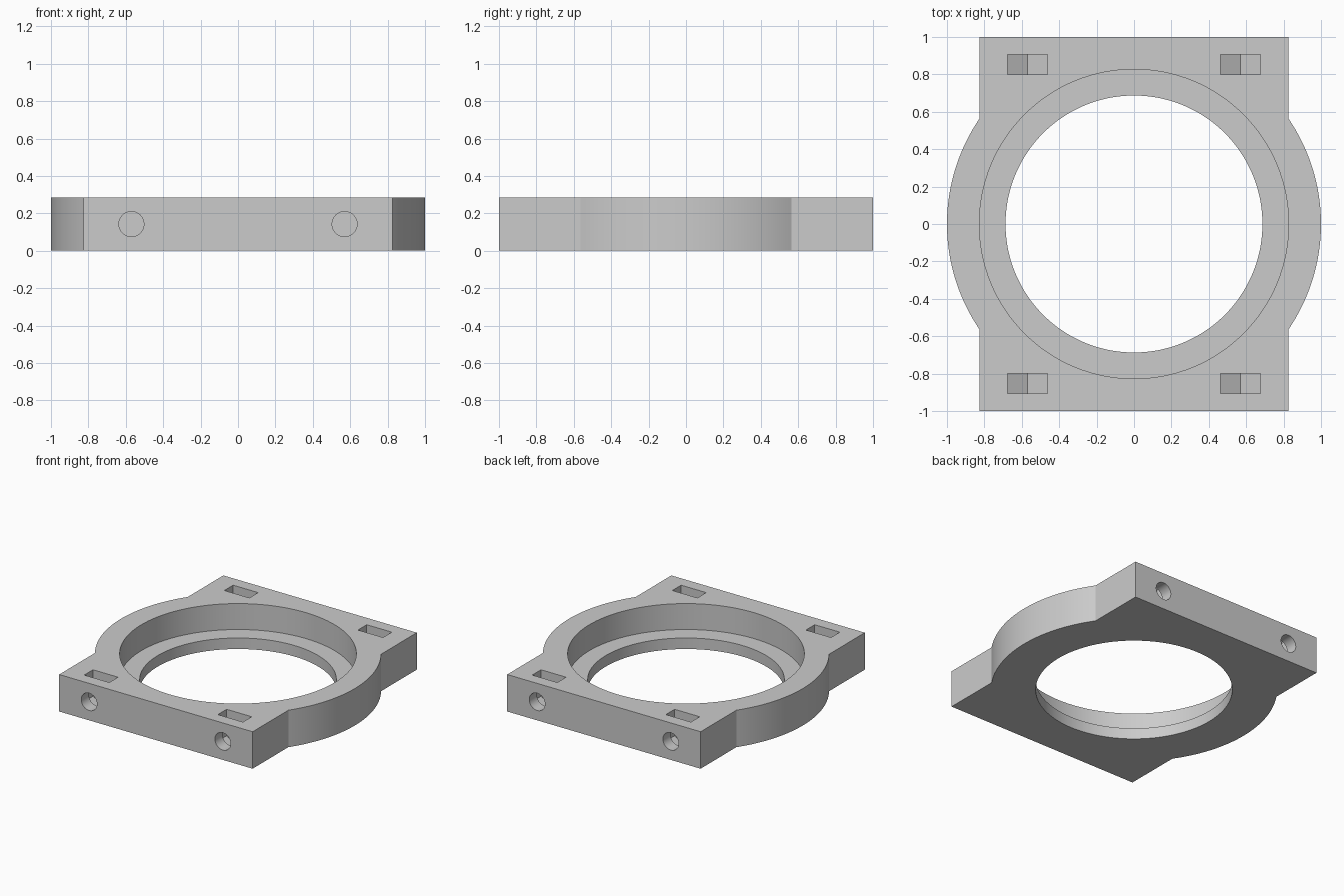
import bpy
import bmesh
from math import acos, cos, sin, pi, sqrt
from mathutils import Vector

if "Cube" in bpy.data.objects:
    bpy.data.objects.remove(bpy.data.objects["Cube"], do_unlink=True)

HEIGHT = 0.285        # thickness of the whole holder
HALF_WIDTH = 0.825    # half width of the square plate
SEAT_RADIUS = 0.827
BORE_RADIUS = 0.687
LEDGE = 0.085         # height of the ledge inside the ring
SCREW_X = 0.57
SCREW_Z = HEIGHT / 2
SCREW_RADIUS = 0.067
NUT_HALF = 0.107      # half the nut's width across its flats

grey = bpy.data.materials.new("light grey")
grey.use_nodes = True
colour = (0.6, 0.6, 0.6, 1)
grey.diffuse_color = colour
grey.node_tree.nodes["Principled BSDF"].inputs["Base Color"].default_value = colour


def prism(name, points, direction):
    """Extrude a closed planar outline along a direction."""
    bm = bmesh.new()
    face = bm.faces.new([bm.verts.new(p) for p in points])
    result = bmesh.ops.extrude_face_region(bm, geom=[face])
    moved = [v for v in result["geom"] if isinstance(v, bmesh.types.BMVert)]
    bmesh.ops.translate(bm, verts=moved, vec=Vector(direction))
    bmesh.ops.recalc_face_normals(bm, faces=bm.faces)
    mesh = bpy.data.meshes.new(name)
    bm.to_mesh(mesh)
    bm.free()
    mesh.materials.append(grey)
    obj = bpy.data.objects.new(name, mesh)
    bpy.context.collection.objects.link(obj)
    return obj


def circle(radius, count):
    turns = [2 * pi * i / count for i in range(count)]
    return [(radius * cos(a), radius * sin(a)) for a in turns]


# Plate outline: a rectangle with a round bulge on each side
spread = acos(HALF_WIDTH)
steps = 36
arc = [spread * (2 * i / steps - 1) for i in range(steps + 1)]
half = [(HALF_WIDTH, -1)] + [(cos(a), sin(a)) for a in arc] + [(HALF_WIDTH, 1)]
outline = half + [(-x, -y) for x, y in half]
holder = prism("bearing_holder", [(x, y, 0) for x, y in outline], (0, 0, HEIGHT))

# Stepped central opening
cutters = [
    prism("seat_cutter", [(x, y, LEDGE) for x, y in circle(SEAT_RADIUS, 128)], (0, 0, 1)),
    prism("bore_cutter", [(x, y, -0.5) for x, y in circle(BORE_RADIUS, 128)], (0, 0, 1)),
]

# Screw holes and V-bottomed nut slots at the four corners
corner = NUT_HALF / sqrt(3)
nut = [(-NUT_HALF, 0.5), (-NUT_HALF, SCREW_Z - corner), (0, SCREW_Z - 2 * corner),
       (NUT_HALF, SCREW_Z - corner), (NUT_HALF, 0.5)]
for side in (-1, 1):
    for end in (-1, 1):
        x0 = side * SCREW_X
        cutters.append(prism("nut_slot_cutter",
                             [(x0 + x, end * 0.8, z) for x, z in nut], (0, end * 0.107, 0)))
        cutters.append(prism("screw_hole_cutter",
                             [(x0 + x, end * 0.73, SCREW_Z + z) for x, z in circle(SCREW_RADIUS, 32)],
                             (0, end * 0.5, 0)))

for cutter in cutters:
    cutter.hide_render = True
    cut = holder.modifiers.new(cutter.name, 'BOOLEAN')
    cut.operation = 'DIFFERENCE'
    cut.solver = 'EXACT'
    cut.object = cutter

# Bake the cuts and drop the cutters
bpy.context.view_layer.update()
graph = bpy.context.evaluated_depsgraph_get()
finished = bpy.data.meshes.new_from_object(holder.evaluated_get(graph))
holder.modifiers.clear()
holder.data = finished
finished.name = "bearing_holder"
for cutter in cutters:
    bpy.data.objects.remove(cutter, do_unlink=True)

# Smooth round walls, crisp edges
for obj in bpy.context.selected_objects:
    obj.select_set(False)
holder.select_set(True)
bpy.context.view_layer.objects.active = holder
bpy.ops.object.shade_smooth_by_angle()
